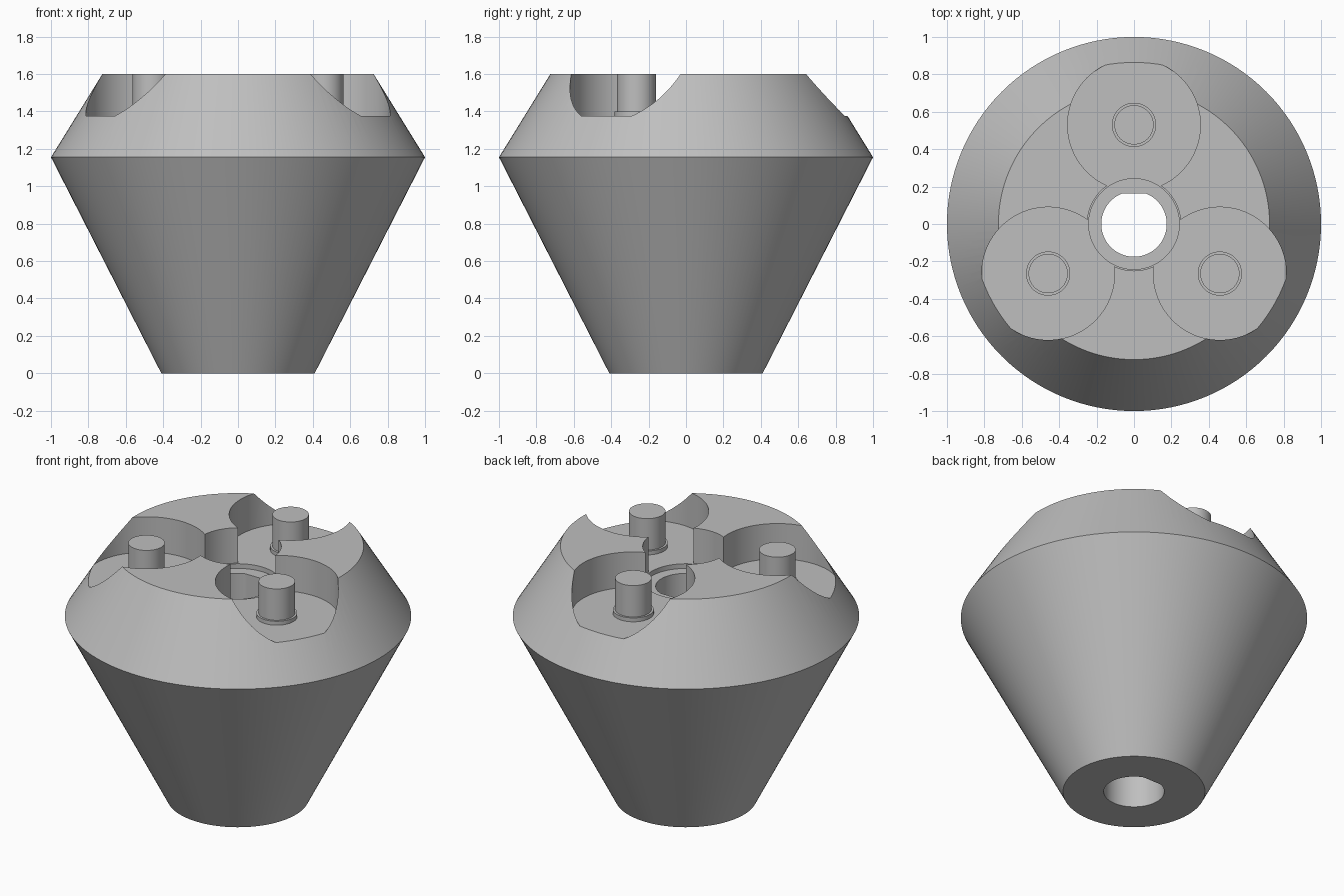
import bpy, math
from math import sin, cos, radians

cube = bpy.data.objects.get("Cube")
if cube:
    bpy.data.objects.remove(cube, do_unlink=True)

SIDES = 128
TOP, FLOOR = 1.6, 1.375
PEG_RING = 0.53

grey = bpy.data.materials.new("plain grey")
grey.use_nodes = True
colour = (0.52, 0.52, 0.52, 1)
grey.diffuse_color = colour
grey.node_tree.nodes["Principled BSDF"].inputs["Base Color"].default_value = colour


def turned(name, profile, centre=(0, 0), flat=None, sides=SIDES):
    """Solid of revolution from (radius, z) pairs, capped; flat limits +y."""
    verts, faces = [], []
    for r, z in profile:
        for i in range(sides):
            a = 2 * math.pi * i / sides
            y = r * sin(a)
            if flat is not None:
                y = min(y, flat)
            verts.append((centre[0] + r * cos(a), centre[1] + y, z))
    for k in range(len(profile) - 1):
        for i in range(sides):
            j = (i + 1) % sides
            lo, hi = k * sides, (k + 1) * sides
            faces.append((lo + i, lo + j, hi + j, hi + i))
    faces.append(tuple(reversed(range(sides))))
    faces.append(tuple(range((len(profile) - 1) * sides, len(profile) * sides)))
    mesh = bpy.data.meshes.new(name)
    mesh.from_pydata(verts, [], faces)
    mesh.materials.append(grey)
    obj = bpy.data.objects.new(name, mesh)
    bpy.context.collection.objects.link(obj)
    return obj


def carve(target, cutter):
    """Subtract the cutter for good, then discard it."""
    mod = target.modifiers.new("carve", 'BOOLEAN')
    mod.operation, mod.solver, mod.object = 'DIFFERENCE', 'EXACT', cutter
    graph = bpy.context.evaluated_depsgraph_get()
    mesh = bpy.data.meshes.new_from_object(target.evaluated_get(graph))
    target.modifiers.clear()
    target.data = mesh
    bpy.data.objects.remove(cutter, do_unlink=True)


def smooth(obj):
    bpy.ops.object.select_all(action='DESELECT')
    obj.select_set(True)
    bpy.context.view_layer.objects.active = obj
    bpy.ops.object.shade_smooth_by_angle(angle=radians(30))


# Double-cone body
body = turned("body", [(0.41, 0), (1.0, 1.155), (0.725, TOP)])

# Three round pockets, open through the upper slope
spots = [(PEG_RING * cos(radians(a)), PEG_RING * sin(radians(a)))
         for a in (90, 210, 330)]
for spot in spots:
    carve(body, turned("pocket_cutter", [(0.355, FLOOR), (0.355, 2)], spot))

# Central bore, shallow seat and flat-sided through hole
carve(body, turned("bore_cutter", [(0.25, FLOOR), (0.25, 2)]))
carve(body, turned("seat_cutter", [(0.242, FLOOR - 0.03), (0.242, 2)]))
carve(body, turned("shaft_cutter", [(0.175, -0.5), (0.175, 2)], flat=0.163))
smooth(body)

# Collared pegs standing in the pockets
for label, spot in zip(("back", "right", "left"), spots):
    peg = turned(label + "_peg", [(0.118, FLOOR - 0.01), (0.118, FLOOR + 0.025),
                                  (0.105, FLOOR + 0.025), (0.105, TOP)], spot, sides=64)
    smooth(peg)
